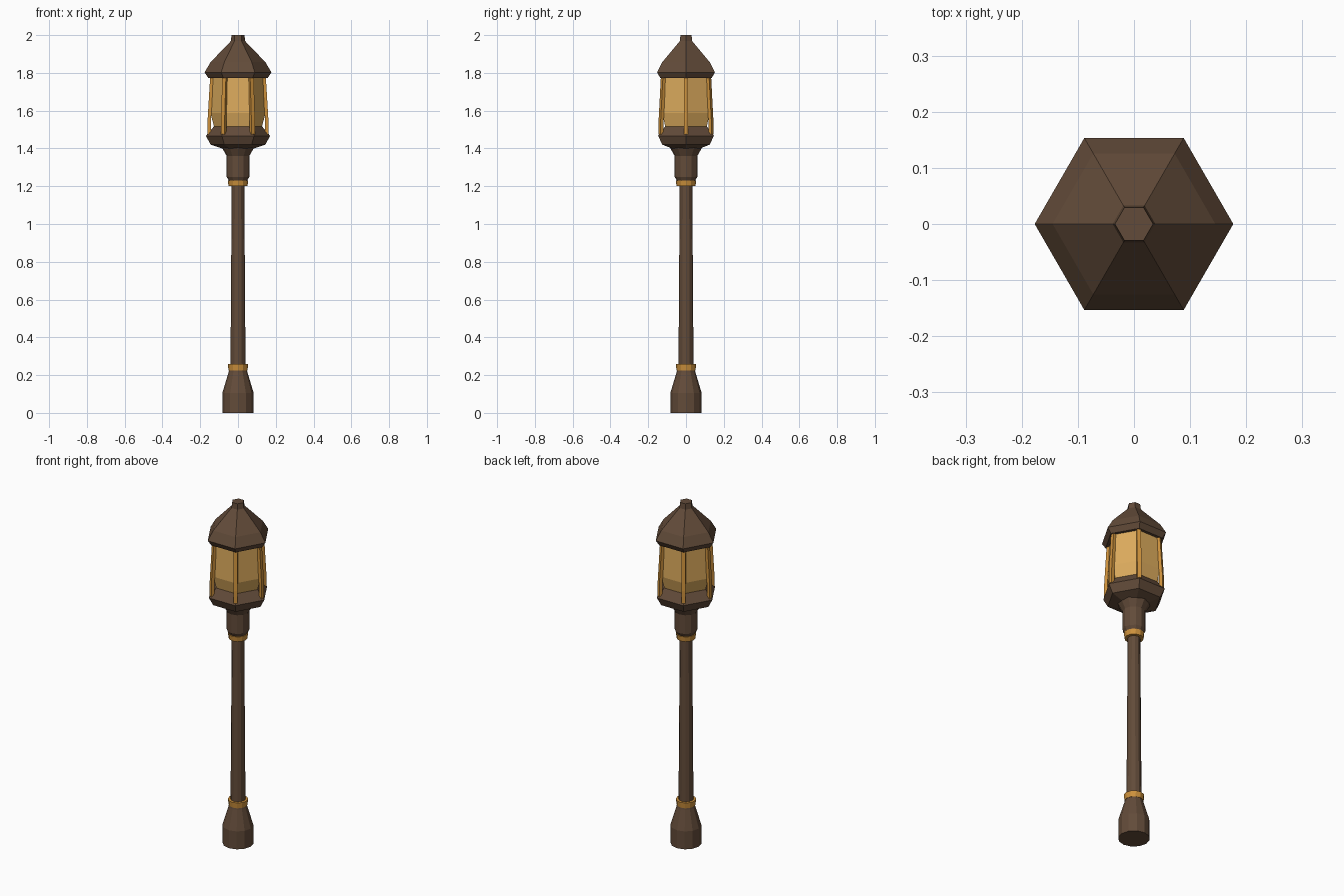
import bpy, bmesh, math
from mathutils import Vector

if "Cube" in bpy.data.objects:
    bpy.data.objects.remove(bpy.data.objects["Cube"])


def material(name, rgb):
    m = bpy.data.materials.new(name)
    m.diffuse_color = (*rgb, 1)
    m.use_nodes = True
    m.node_tree.nodes["Principled BSDF"].inputs["Base Color"].default_value = m.diffuse_color
    return m


brown = material("dark bronze", (0.122, 0.070, 0.041))
gold = material("gold trim", (0.61, 0.283, 0.045))
amber = material("amber glass", (0.72, 0.41, 0.11))


def finish(name, bm, mat):
    bmesh.ops.recalc_face_normals(bm, faces=bm.faces)
    me = bpy.data.meshes.new(name)
    bm.to_mesh(me)
    bm.free()
    me.materials.append(mat)
    ob = bpy.data.objects.new(name, me)
    bpy.context.collection.objects.link(ob)
    return ob


def loft(bm, rings):
    """Skin a list of point rings and cap both ends."""
    rows = [[bm.verts.new(p) for p in ring] for ring in rings]
    n = len(rows[0])
    for a, b in zip(rows, rows[1:]):
        for i in range(n):
            j = (i + 1) % n
            bm.faces.new((a[i], a[j], b[j], b[i]))
    bm.faces.new(rows[0][::-1])
    bm.faces.new(rows[-1])


def turned(name, profile, sides, mat):
    """Faceted turned part from (radius, height) pairs, corner on +x."""
    bm = bmesh.new()
    loft(bm, [[(r * math.cos(math.tau * i / sides), r * math.sin(math.tau * i / sides), z)
               for i in range(sides)] for r, z in profile])
    return finish(name, bm, mat)


# Post
turned("base", [(0.083, 0), (0.083, 0.105), (0.05, 0.215), (0.046, 0.235)], 12, brown)
turned("pole", [(0.040, 0.22), (0.033, 1.23)], 12, brown)
turned("lower_ring", [(0.046, 0.225), (0.050, 0.225), (0.054, 0.258), (0.046, 0.258)], 12, gold)
turned("upper_ring", [(0.046, 1.20), (0.050, 1.20), (0.054, 1.23), (0.046, 1.23)], 12, gold)
turned("collar", [(0.046, 1.225), (0.060, 1.25), (0.060, 1.36), (0.085, 1.405)], 12, brown)

# Hexagonal lantern
turned("lantern_tray", [(0.085, 1.40), (0.145, 1.42), (0.170, 1.467), (0.127, 1.517)], 6, brown)
turned("glass", [(0.125, 1.51), (0.146, 1.587), (0.138, 1.785)], 6, amber)
turned("roof", [(0.150, 1.773), (0.157, 1.773), (0.177, 1.803), (0.145, 1.857),
                (0.038, 1.968), (0.034, 2.0)], 6, brown)

# Corner bars, slightly splayed toward the bottom
bm = bmesh.new()
for k in range(6):
    a = math.tau * k / 6
    out = Vector((math.cos(a), math.sin(a), 0))
    side = Vector((-math.sin(a), math.cos(a), 0)) * 0.011
    loft(bm, [[out * (r + s * 0.009) + side * t + Vector((0, 0, z))
               for s, t in ((-1, -1), (1, -1), (1, 1), (-1, 1))]
              for r, z in ((0.152, 1.475), (0.152, 1.55), (0.138, 1.785))])
finish("corner_bars", bm, gold)
